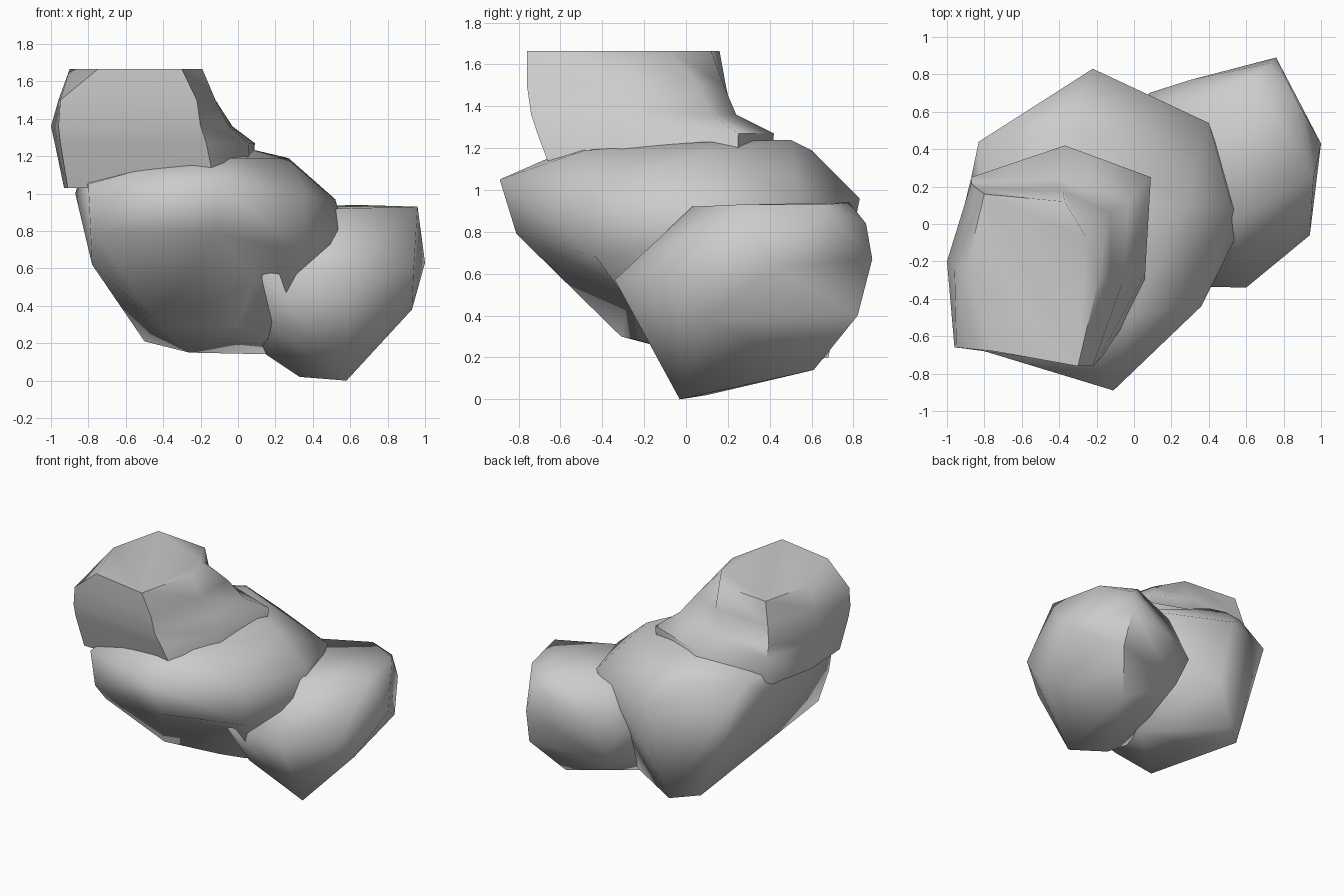
import bpy, bmesh, math
from mathutils import Vector

if "Cube" in bpy.data.objects:
    bpy.data.objects.remove(bpy.data.objects["Cube"])


def finish(name, bm):
    bmesh.ops.recalc_face_normals(bm, faces=bm.faces)
    mesh = bpy.data.meshes.new(name)
    bm.to_mesh(mesh)
    bm.free()
    ob = bpy.data.objects.new(name, mesh)
    bpy.context.collection.objects.link(ob)
    bpy.ops.object.select_all(action='DESELECT')
    ob.select_set(True)
    bpy.context.view_layer.objects.active = ob
    bpy.ops.object.shade_smooth_by_angle(angle=math.radians(65))
    return ob


def hull_rock(name, points, dents=()):
    """Chipped boulder wrapped around a few corner points; dents push a corner inward."""
    bm = bmesh.new()
    for p in points:
        bm.verts.new(p)
    for start, _ in dents:
        bm.verts.new(start)
    bmesh.ops.convex_hull(bm, input=bm.verts)
    loose = [v for v in bm.verts if not v.link_faces]
    bmesh.ops.delete(bm, geom=loose, context='VERTS')
    bmesh.ops.recalc_face_normals(bm, faces=bm.faces)
    for start, end in dents:
        for v in bm.verts:
            if (v.co - Vector(start)).length < 1e-4:
                v.co = end
    return finish(name, bm)


def loft_rock(name, sections):
    """Boulder lofted through horizontal outlines, given as (z, outline)."""
    bm = bmesh.new()
    rings = [[bm.verts.new((x, y, z)) for x, y in outline] for z, outline in sections]
    n = len(rings[0])
    for a, b in zip(rings, rings[1:]):
        for i in range(n):
            j = (i + 1) % n
            bm.faces.new((a[i], a[j], b[j], b[i]))
    bm.faces.new(rings[0])
    bm.faces.new(rings[-1])
    return finish(name, bm)


# Top rock: flat cap with chipped corners, flared lip at the back right
loft_rock("top_rock", [
    (1.665, [(-.75, -.68), (-.3, -.76), (-.19, -.3), (-.25, -.08), (-.37, .12), (-.8, .16), (-.9, -.25)]),
    (1.5, [(-.95, -.66), (-.22, -.76), (-.12, -.3), (-.13, .06), (-.38, .18), (-.84, .19), (-.96, -.22)]),
    (1.36, [(-.96, -.66), (-.2, -.74), (-.05, -.28), (-.03, .12), (-.4, .24), (-.87, .22), (-1, -.2)]),
    (1.27, [(-.95, -.65), (-.17, -.71), (.06, -.26), (.09, .25), (-.37, .42), (-.87, .25), (-.98, -.2)]),
    (1.03, [(-.91, -.6), (-.12, -.62), (.05, -.38), (.08, .24), (-.37, .4), (-.84, .22), (-.93, -.2)]),
])

# Middle rock: broad shoulder, undercut front, tapering to a small base
hull_rock("middle_rock", [
    (.1, .1, 1.23), (.27, .1, 1.19), (-.28, .5, 1.24), (-.35, .6, 1.19), (-.3, -.57, 1.19), (0, -.48, 1.19),
    (-.8, -.68, 1.05), (-.11, -.89, 1.05), (.36, -.44, 1), (.52, .1, .97), (.58, 0, .76),
    (.4, .54, .96), (-.22, .83, .96), (-.83, .44, 1.14), (-.42, .67, 1.12), (-.87, .25, 1),
    (-.76, -.68, .79), (-.11, -.81, .79), (-.78, -.52, .62), (-.1, -.64, .66), (.36, -.43, .68),
    (-.42, -.31, .3), (0, -.22, .28), (.15, -.12, .25), (-.5, .53, .21),
    (-.33, .68, .2), (-.26, .4, .15), (.2, .3, .14), (-.18, .73, .5), (-.5, .55, .52),
], dents=[((.05, -.5, .46), (.08, -.27, .52))])

# Side rock: flat top, pointed foot resting on the ground
hull_rock("side_rock", [
    (.54, .03, .92), (.96, .25, .93), (.87, .66, .93), (.62, .78, .94), (.2, .62, .92), (.1, .3, .9),
    (.13, -.33, .57), (.6, -.34, .57), (.94, -.06, .6), (1, .43, .63), (.73, .86, .84), (.76, .89, .67),
    (.3, .77, .67), (.08, .7, .6), (0, .2, .5), (.2, -.15, .26), (.93, .1, .38), (.78, .82, .4),
    (.2, .7, .35), (.58, -.03, 0), (.33, .1, .02), (.15, .1, .14), (.61, .61, .14), (.3, .55, .2),
])
